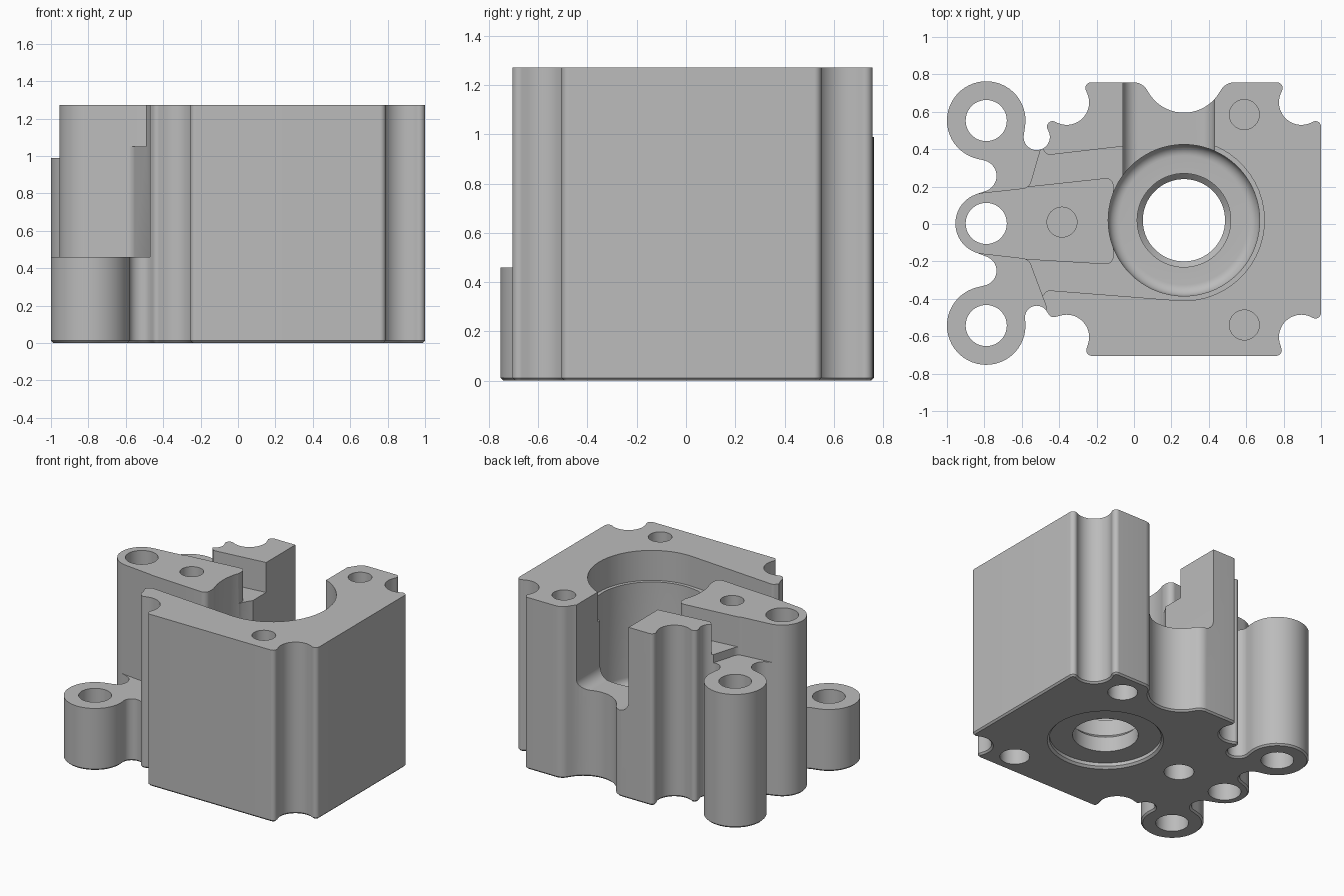
import bpy, bmesh, math
from math import cos, sin, pi, tau, atan2, hypot

cube = bpy.data.objects.get("Cube")
if cube:
    bpy.data.objects.remove(cube, do_unlink=True)

TOP = 1.272
ABOVE = 1.5
STEP = math.radians(7)


def belt(circles, grow=0.0):
    """Closed outline along tangent arcs: (x, y, r), r < 0 is concave, 0 is a corner."""
    n = len(circles)
    headings = []
    for i in range(n):
        x1, y1, r1 = circles[i]
        x2, y2, r2 = circles[(i + 1) % n]
        dist, dr = hypot(x2 - x1, y2 - y1), r2 - r1
        run = math.sqrt(max(dist * dist - dr * dr, 0))
        headings.append(atan2(y2 - y1, x2 - x1) - atan2(dr, run))
    pts = []
    for i, (x, y, r) in enumerate(circles):
        if r == 0:
            pts.append((x, y))
            continue
        a = headings[i - 1]
        turn = (headings[i] - a) % tau if r > 0 else -((a - headings[i]) % tau)
        steps = max(1, math.ceil(abs(turn) / STEP))
        for k in range(steps + 1):
            t = a + turn * k / steps
            pts.append((x + (r + grow) * sin(t), y - (r + grow) * cos(t)))
    return pts


def loft(name, rings):
    """Solid through matching rings of 3D points, each counter-clockwise seen from the last."""
    bm = bmesh.new()
    loops = [[bm.verts.new(p) for p in ring] for ring in rings]
    n = len(loops[0])
    for a, b in zip(loops, loops[1:]):
        for i in range(n):
            j = (i + 1) % n
            bm.faces.new((a[i], a[j], b[j], b[i]))
    bm.faces.new(loops[0][::-1])
    bm.faces.new(loops[-1])
    bmesh.ops.remove_doubles(bm, verts=bm.verts, dist=0.0005)
    mesh = bpy.data.meshes.new(name)
    bm.to_mesh(mesh)
    bm.free()
    obj = bpy.data.objects.new(name, mesh)
    bpy.context.collection.objects.link(obj)
    return obj


def prism(name, pts, z0, z1):
    return loft(name, [[(x, y, z) for x, y in pts] for z in (z0, z1)])


def turned(name, cx, cy, profile, sides=72):
    """Solid of revolution from (radius, z) pairs, listed upwards."""
    return loft(name, [[(cx + r * cos(tau * k / sides), cy + r * sin(tau * k / sides), z)
                        for k in range(sides)] for r, z in profile])


def cut(body, cutter):
    mod = body.modifiers.new("cut", "BOOLEAN")
    mod.operation, mod.solver, mod.object = "DIFFERENCE", "EXACT", cutter
    bpy.context.view_layer.objects.active = body
    bpy.ops.object.modifier_apply(modifier=mod.name)
    bpy.data.objects.remove(cutter, do_unlink=True)


# Lugs and bore positions
BACK_LUG, MID_LUG, FRONT_LUG = (-0.79, 0.553), (-0.79, 0.003), (-0.79, -0.543)
BORE = (0.267, 0.02)

# Outer outline with corner notches, back scallop and three lugs
outline = [
    (0.97, -0.475, 0.03), (0.97, 0.52, 0.03),
    (0.895, 0.65, -0.12), (0.765, 0.727, 0.03),
    (0.535, 0.677, 0.08), (0.267, 0.815, -0.22), (0, 0.677, 0.08),
    (-0.23, 0.727, 0.03), (-0.36, 0.65, -0.12), (-0.435, 0.52, 0.03),
    (-0.52, 0.465, -0.07), (*BACK_LUG, 0.21), (-0.82, 0.257, -0.085),
    (*MID_LUG, 0.165), (-0.815, -0.25, -0.08), (*FRONT_LUG, 0.21),
    (-0.52, -0.5, -0.063), (-0.43, -0.468, 0.03),
    (-0.36, -0.605, -0.12), (-0.225, -0.675, 0.03),
    (0.76, -0.675, 0.03), (0.895, -0.605, -0.12),
]
CHAMFER = 0.012
full, inset = belt(outline), belt(outline, -CHAMFER)
body = loft("housing_body", [
    [(x, y, 0) for x, y in inset],
    [(x, y, CHAMFER) for x, y in full],
    [(x, y, TOP) for x, y in full]])

# Lowered front and back lug decks beside the arm
mid_round = (*MID_LUG, -0.165)
front_deck = belt([(-1.1, -0.9, 0), (-0.47, -0.9, 0), (-0.47, -0.44, 0),
                   (-0.6, -0.235, 0.05), mid_round, (-1.1, -0.1, 0)])
back_deck = belt([(-1.1, 0.1, 0), mid_round, (-0.6, 0.24, 0.05),
                  (-0.475, 0.49, 0), (-0.475, 0.9, 0), (-1.1, 0.9, 0)])
cut(body, prism("front_deck_cutter", front_deck, 0.46, ABOVE))
cut(body, prism("back_deck_cutter", back_deck, 0.99, ABOVE))

# Upper recess around the arm, widening into the bore rim
recess = belt([(-0.6, -0.5, 0), (-0.45, -0.385, -0.03), (*BORE, 0.43),
               (-0.45, 0.4, -0.03), (-0.6, 0.55, 0), (-0.7, 0.186, 0),
               (-0.15, 0.205, -0.04), (-0.15, -0.175, -0.04), (-0.7, -0.182, 0)])
cut(body, prism("recess_cutter", recess, 1.05, ABOVE))

# Stepped bore with rounded floor and a shallow seat underneath
floor_round = [(0.345 + 0.06 * sin(a), 0.36 - 0.06 * cos(a))
               for a in (k * pi / 16 for k in range(9))]
bore = [(0.4, -0.1), (0.4, -0.01), (0.375, 0.015), (0.375, 0.04),
        (0.22, 0.04), (0.22, 0.15), (0.25, 0.18), (0.25, 0.3),
        *floor_round, (0.405, ABOVE)]
cut(body, turned("bore_cutter", *BORE, bore))

# Back slot with rounded floor corners
slot = belt([(0.02, 0.72, 0.08), (0.35, 0.72, 0.08), (0.43, ABOVE, 0), (-0.06, ABOVE, 0)])
cut(body, loft("slot_cutter", [[(x, y, z) for x, z in slot] for y in (1, BORE[1])]))

# Lug through holes
for lug in (BACK_LUG, MID_LUG, FRONT_LUG):
    cut(body, turned("lug_hole_cutter", *lug, [(0.11, -0.1), (0.11, ABOVE)], 48))

# Blind holes from above and below
for x, y in ((0.59, 0.585), (0.59, -0.54), (-0.385, 0.01)):
    cut(body, turned("top_hole_cutter", x, y, [(0.08, TOP - 0.3), (0.08, ABOVE)], 40))
    cut(body, turned("bottom_hole_cutter", x, y, [(0.1, -0.1), (0.1, 0.25)], 40))

# Colour and shading
grey = bpy.data.materials.new("plain_grey")
grey.use_nodes = True
colour = (0.5, 0.5, 0.5, 1)
grey.diffuse_color = colour
grey.node_tree.nodes["Principled BSDF"].inputs["Base Color"].default_value = colour
body.data.materials.clear()
body.data.materials.append(grey)
for poly in body.data.polygons:
    poly.material_index = 0
bpy.ops.object.select_all(action="DESELECT")
body.select_set(True)
bpy.context.view_layer.objects.active = body
bpy.ops.object.shade_smooth_by_angle(angle=math.radians(25))
